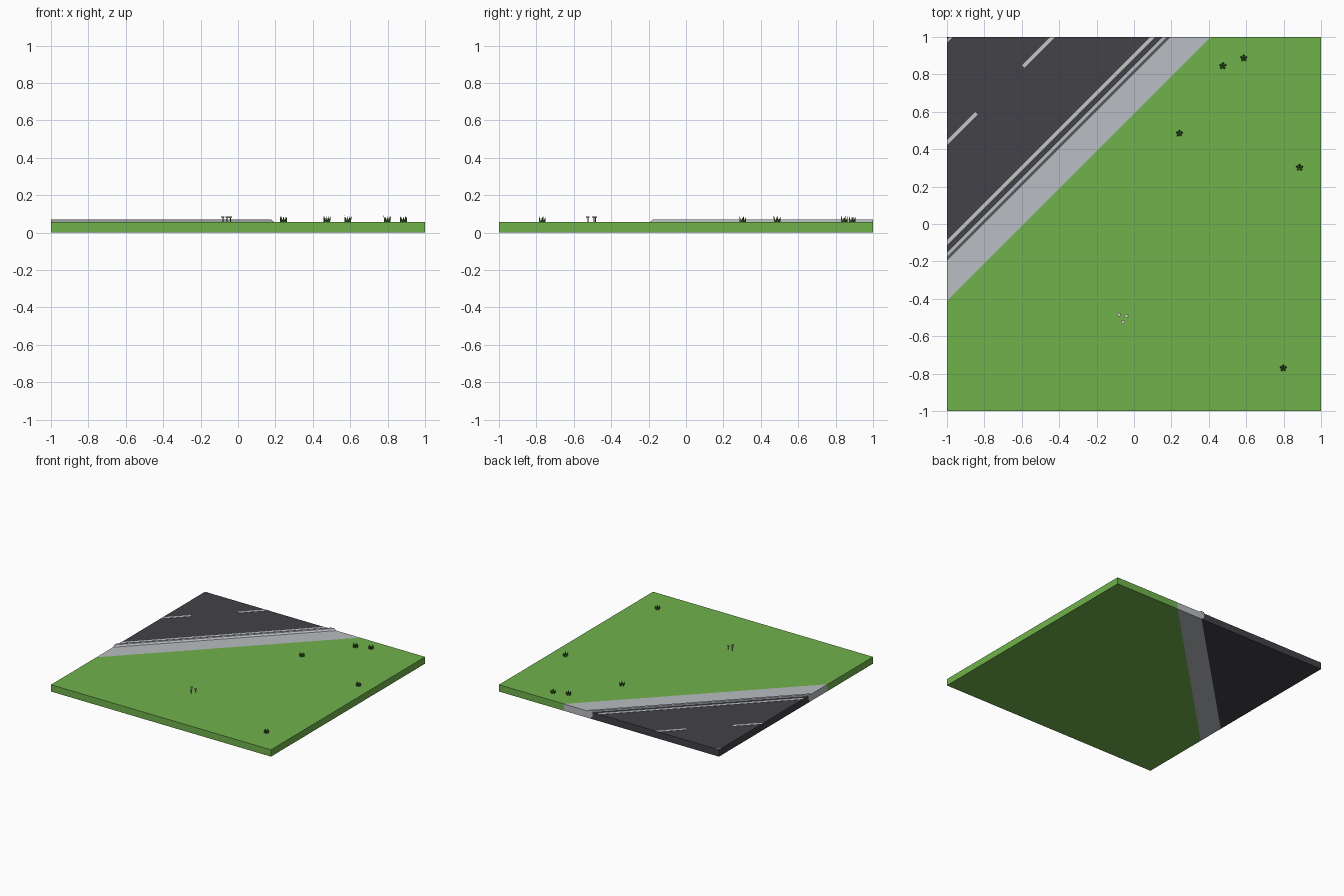
import bpy, bmesh, math
from mathutils import Vector, Matrix

if "Cube" in bpy.data.objects:
    bpy.data.objects.remove(bpy.data.objects["Cube"])

TOP = 0.056  # ground level


def material(name, rgb):
    m = bpy.data.materials.new(name)
    m.diffuse_color = (*rgb, 1)
    m.use_nodes = True
    m.node_tree.nodes["Principled BSDF"].inputs["Base Color"].default_value = m.diffuse_color
    return m


GRASS = material("grass green", (0.162, 0.445, 0.070))
ASPHALT = material("asphalt", (0.054, 0.054, 0.065))
CONCRETE = material("concrete", (0.491, 0.509, 0.539))
PAINT = material("road paint", (0.56, 0.57, 0.57))
BLADE = material("dark leaf green", (0.06, 0.17, 0.03))
PETAL = material("pale petal", (0.62, 0.63, 0.58))


def finish(bm, name, mat):
    bmesh.ops.remove_doubles(bm, verts=bm.verts, dist=1e-5)
    bmesh.ops.recalc_face_normals(bm, faces=bm.faces)
    me = bpy.data.meshes.new(name)
    bm.to_mesh(me)
    bm.free()
    me.materials.append(mat)
    ob = bpy.data.objects.new(name, me)
    bpy.context.collection.objects.link(ob)
    return ob


def loft(name, ring_a, ring_b, mat):
    """Solid between two matching rings."""
    bm = bmesh.new()
    a = [bm.verts.new(p) for p in ring_a]
    b = [bm.verts.new(p) for p in ring_b]
    bm.faces.new(a)
    bm.faces.new(b[::-1])
    for i in range(len(a)):
        j = (i + 1) % len(a)
        bm.faces.new((a[i], a[j], b[j], b[i]))
    return finish(bm, name, mat)


def slab(name, outline, z0, z1, mat):
    return loft(name, [(x, y, z0) for x, y in outline], [(x, y, z1) for x, y in outline], mat)


def diagonal(name, profile, mat):
    """Profile of (d, z), d = y - x, swept diagonally between the left and back edges."""
    return loft(name, [(-1, d - 1, z) for d, z in profile],
                [(1 - d, 1, z) for d, z in profile], mat)


# Ground: lawn, pavement with raised kerb, road
slab("lawn", [(-1, -1), (1, -1), (1, 1), (0.41, 1), (-1, -0.41)], 0, TOP, GRASS)
diagonal("pavement_and_kerb", [(0.59, 0), (0.825, 0), (0.85, 0.02), (0.85, 0.069), (0.822, 0.069),
                               (0.806, TOP), (0.59, TOP)], CONCRETE)
road = [(-1, 1), (-1, -0.175), (0.175, 1)]
slab("road", road, 0, TOP, ASPHALT)

# Road markings
PZ = TOP + 0.002
diagonal("edge_line", [(0.887, TOP), (0.914, TOP), (0.914, PZ), (0.887, PZ)], PAINT)
diagonal("far_line", [(1.97, TOP), (1.985, TOP), (1.985, PZ), (1.97, PZ)], PAINT)
d0, d1, s = 1.42, 1.447, 0.25
dash = [((s - d0) / 2, (s + d0) / 2), (1 - d0, 1), (1 - d1, 1), ((s - d1) / 2, (s + d1) / 2)]
slab("lane_dash_back", dash, TOP, PZ, PAINT)
slab("lane_dash_left", [(-y, -x) for x, y in dash], TOP, PZ, PAINT)


# Grass tufts: five leaning blades around a centre blade
def tuft(x, y):
    bm = bmesh.new()
    blades = [(0.012, 0.02, 0.031 + 0.004 * (i % 2), math.tau * i / 5 + math.pi / 2) for i in range(5)]
    blades.append((0, 0, 0.027, 0))
    for r0, r1, h, a in blades:
        out = Vector((math.cos(a), math.sin(a), 0))
        c = Vector((x, y, TOP)) + out * r0
        tip = bm.verts.new(Vector((x, y, TOP + h)) + out * r1)
        base = [bm.verts.new(c + Matrix.Rotation(a + k * math.pi / 2, 3, 'Z') @ Vector((0.007, 0, 0)))
                for k in range(4)]
        bm.faces.new(base)
        for k in range(4):
            bm.faces.new((base[k], base[(k + 1) % 4], tip))
    finish(bm, "grass_tuft", BLADE)


for p in [(0.475, 0.845), (0.587, 0.887), (0.243, 0.485), (0.885, 0.302), (0.798, -0.77)]:
    tuft(*p)


# Small flowers: thin stem and flat round head
def cylinder(name, x, y, z0, z1, r0, r1, sides, mat):
    bm = bmesh.new()
    bmesh.ops.create_cone(bm, cap_ends=True, segments=sides, radius1=r0, radius2=r1, depth=z1 - z0,
                          matrix=Matrix.Translation((x, y, (z0 + z1) / 2)))
    finish(bm, name, mat)


for x, y in [(-0.081, -0.485), (-0.041, -0.492), (-0.058, -0.525)]:
    cylinder("flower_stem", x, y, TOP, 0.08, 0.0025, 0.0025, 5, BLADE)
    cylinder("flower_head", x, y, 0.079, 0.087, 0.007, 0.011, 8, PETAL)
